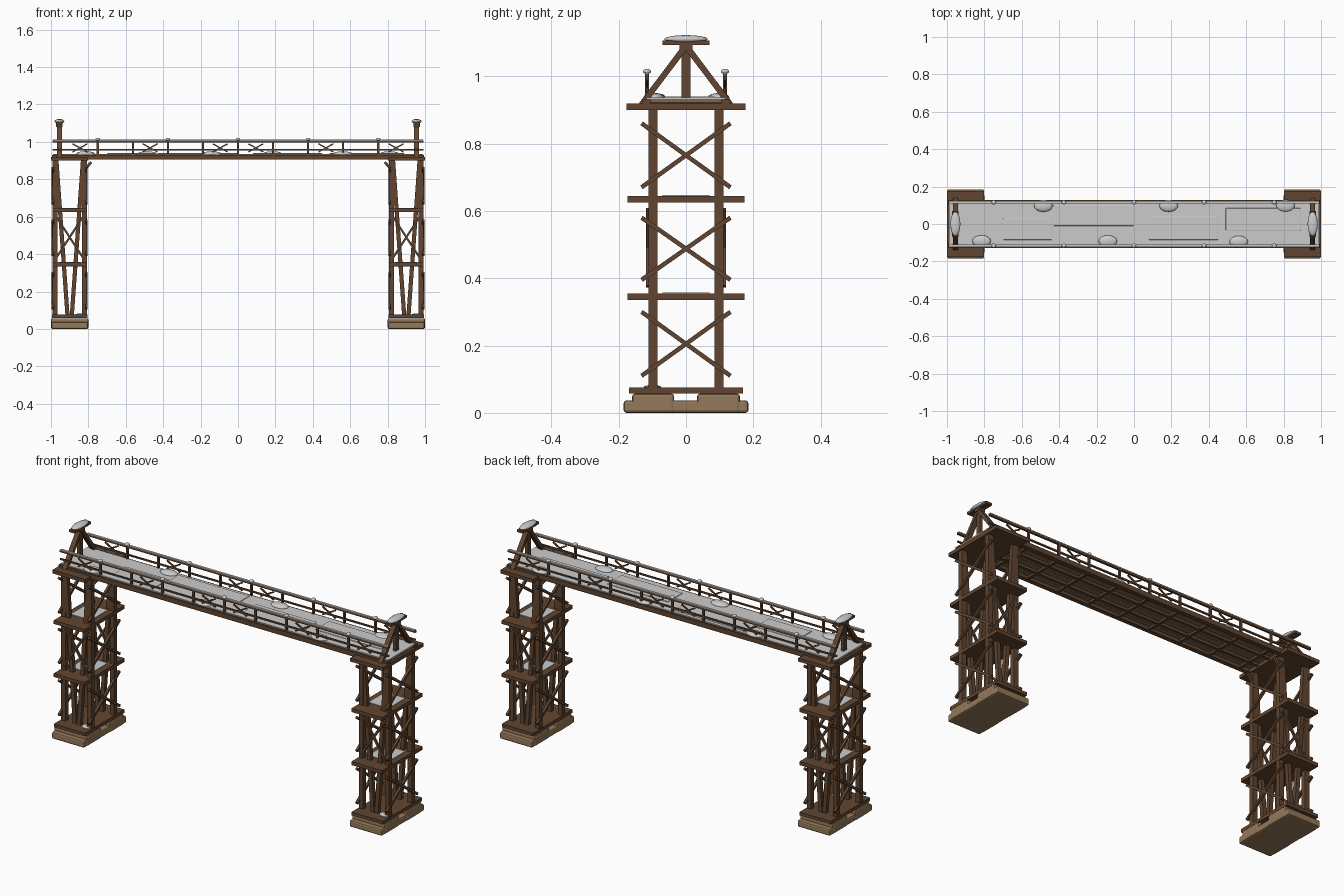
import bpy, bmesh
from mathutils import Vector, Matrix

if "Cube" in bpy.data.objects:
    bpy.data.objects.remove(bpy.data.objects["Cube"])


def material(name, rgb):
    m = bpy.data.materials.new(name)
    m.diffuse_color = (*rgb, 1)
    m.use_nodes = True
    m.node_tree.nodes["Principled BSDF"].inputs["Base Color"].default_value = m.diffuse_color
    return m


WOOD = material("dark_wood", (0.12, 0.06, 0.03))
PLANK = material("plank_wood", (0.20, 0.13, 0.07))
STONE = material("stone", (0.30, 0.19, 0.10))


def finish(name, bm, mat=None, smooth=False, bevel=0, segments=1):
    me = bpy.data.meshes.new(name)
    bm.to_mesh(me)
    bm.free()
    ob = bpy.data.objects.new(name, me)
    bpy.context.collection.objects.link(ob)
    if mat:
        me.materials.append(mat)
    if smooth:
        for p in me.polygons:
            p.use_smooth = True
    if bevel:
        mod = ob.modifiers.new("bevel", "BEVEL")
        mod.width, mod.segments = bevel, segments
    return ob


def box(bm, x0, x1, y0, y1, z0, z1):
    m = Matrix.Translation(((x0 + x1) / 2, (y0 + y1) / 2, (z0 + z1) / 2))
    bmesh.ops.create_cube(bm, size=1, matrix=m @ Matrix.Diagonal((x1 - x0, y1 - y0, z1 - z0, 1)))


def beam(bm, a, b, w, d=None):
    a, b = Vector(a), Vector(b)
    v = b - a
    z = v.normalized()
    ref = Vector((0, 1, 0)) if abs(z.y) < 0.3 else Vector((1, 0, 0))
    x = ref.cross(z).normalized()
    y = z.cross(x)
    r = Matrix((x, y, z)).transposed().to_4x4()
    m = Matrix.Translation((a + b) / 2) @ r @ Matrix.Diagonal((w, d or w, v.length, 1))
    bmesh.ops.create_cube(bm, size=1, matrix=m)


def blob(bm, c, r):
    m = Matrix.Translation(c) @ Matrix.Diagonal((*r, 1))
    bmesh.ops.create_uvsphere(bm, u_segments=16, v_segments=8, radius=1, matrix=m)


for s, side in ((-1, "left"), (1, "right")):
    cx = s * 0.9

    # stone footing
    bm = bmesh.new()
    box(bm, cx - 0.098, cx + 0.098, -0.185, 0.185, 0, 0.037)
    box(bm, cx - 0.1, cx + 0.1, -0.16, -0.035, 0, 0.057)
    box(bm, cx - 0.1, cx + 0.1, 0.033, 0.16, 0, 0.057)
    finish(side + "_footing", bm, STONE, bevel=0.008, segments=2)

    # tower platforms
    bm = bmesh.new()
    for z0, z1, hx, hy in ((0.058, 0.076, 0.095, 0.17), (0.335, 0.354, 0.093, 0.174),
                           (0.625, 0.644, 0.093, 0.174), (0.9, 0.919, 0.099, 0.176)):
        box(bm, cx - hx, cx + hx, -hy, hy, z0, z1)
    finish(side + "_platforms", bm, WOOD)

    # upright posts and raking legs
    bm = bmesh.new()
    for y in (-0.098, 0.098):
        for dx in (-0.079, 0.079):
            beam(bm, (cx + dx, y, 0.06), (cx + dx, y, 0.905), 0.026)
            beam(bm, (cx + dx * 0.9, y, 0.905), (cx + dx * 0.14, y, 0.065), 0.022)
    finish(side + "_posts", bm, WOOD)

    # cross braces
    bm = bmesh.new()
    for z0, z1 in ((0.11, 0.3), (0.395, 0.58), (0.67, 0.86)):
        for dx in (-0.09, 0.09):
            beam(bm, (cx + dx, -0.132, z0), (cx + dx, 0.132, z1), 0.013)
            beam(bm, (cx + dx, -0.132, z1), (cx + dx, 0.132, z0), 0.013)
    for y in (-0.113, 0.113):
        beam(bm, (cx - 0.075, y, 0.375), (cx + 0.075, y, 0.605), 0.011)
        beam(bm, (cx + 0.075, y, 0.375), (cx - 0.075, y, 0.605), 0.011)
    finish(side + "_cross_braces", bm, WOOD)

    # knee braces under the deck
    bm = bmesh.new()
    for y in (-0.098, 0.098):
        beam(bm, (s * 0.84, y, 0.825), (s * 0.785, y, 0.892), 0.014)
    finish(side + "_knee_braces", bm, WOOD)

    # end frame above the deck
    ex = s * 0.955
    bm = bmesh.new()
    for k in (-1, 1):
        beam(bm, (ex, k * 0.132, 0.915), (ex, k * 0.004, 1.085), 0.018, 0.026)
    beam(bm, (ex, 0, 0.915), (ex, 0, 1.095), 0.016, 0.026)
    box(bm, ex - 0.017, ex + 0.017, -0.019, 0.019, 1.08, 1.094)
    box(bm, ex - 0.018, ex + 0.018, -0.07, 0.07, 1.093, 1.106)
    finish(side + "_end_frame", bm, WOOD)

    # snow on end frame and lower platform
    bm = bmesh.new()
    blob(bm, (ex, 0, 1.11), (0.027, 0.065, 0.012))
    blob(bm, (cx + 0.06, -0.1, 0.077), (0.03, 0.026, 0.006))
    finish(side + "_snow_caps", bm, smooth=True)
    bm = bmesh.new()
    for z in (0.354, 0.644):
        box(bm, cx - 0.06, cx + 0.06, -0.07, 0.07, z, z + 0.003)
    finish(side + "_platform_snow", bm)

# deck planks
bm = bmesh.new()
for i in range(6):
    y = -0.12 + i * 0.04
    box(bm, -0.99, 0.99, y + 0.0005, y + 0.0395, 0.922, 0.932)
finish("deck_planks", bm, PLANK)

# deck edge beams, stringers and joists
bm = bmesh.new()
for y in (-0.117, 0.117):
    box(bm, -0.995, 0.995, y - 0.012, y + 0.012, 0.905, 0.931)
for y in (-0.042, 0.042):
    box(bm, -0.985, 0.985, y - 0.007, y + 0.007, 0.908, 0.923)
for i in range(-4, 5):
    box(bm, i * 0.1875 - 0.007, i * 0.1875 + 0.007, -0.115, 0.115, 0.91, 0.923)
finish("deck_frame", bm, WOOD)

# snow layer and drifts on the deck
bm = bmesh.new()
box(bm, -0.99, 0.99, -0.118, 0.118, 0.931, 0.936)
finish("deck_snow", bm)
bm = bmesh.new()
for x0, x1, y0, y1 in ((-0.7, -0.44, -0.085, 0.03), (-0.43, 0, -0.01, 0.1),
                       (0.08, 0.45, -0.085, 0.04), (0.49, 0.89, -0.035, 0.085)):
    box(bm, x0, x1, y0, y1, 0.934, 0.94)
finish("snow_drifts", bm, bevel=0.003, segments=2)
bm = bmesh.new()
for x, y in ((-0.485, 0.097), (0.185, 0.097), (0.81, 0.097),
             (-0.815, -0.092), (-0.14, -0.092), (0.56, -0.095)):
    blob(bm, (x, y, 0.937), (0.05, 0.032, 0.013))
finish("snow_mounds", bm, smooth=True)

# railings
for k, side in ((-1, "front"), (1, "back")):
    y = k * 0.116
    bm = bmesh.new()
    for i in range(-4, 5):
        x = i * 0.1875
        beam(bm, (x, y, 0.925), (x, y, 1.005), 0.011)
    for z, w in ((1.003, 0.011), (0.958, 0.008)):
        beam(bm, (-0.993, y, z), (0.993, y, z), w)
    for x in (-0.845, -0.47, -0.095, 0.095, 0.47, 0.845):
        beam(bm, (x - 0.04, y, 0.946), (x + 0.04, y, 0.99), 0.007)
        beam(bm, (x - 0.04, y, 0.99), (x + 0.04, y, 0.946), 0.007)
    finish(side + "_railing", bm, WOOD)

    bm = bmesh.new()
    box(bm, -0.99, 0.99, y - 0.006, y + 0.006, 1.008, 1.012)
    finish(side + "_rail_snow", bm)
    bm = bmesh.new()
    for i in range(-2, 3):
        blob(bm, (i * 0.375, y, 1.014), (0.012, 0.012, 0.008))
    finish(side + "_post_snow", bm, smooth=True)
